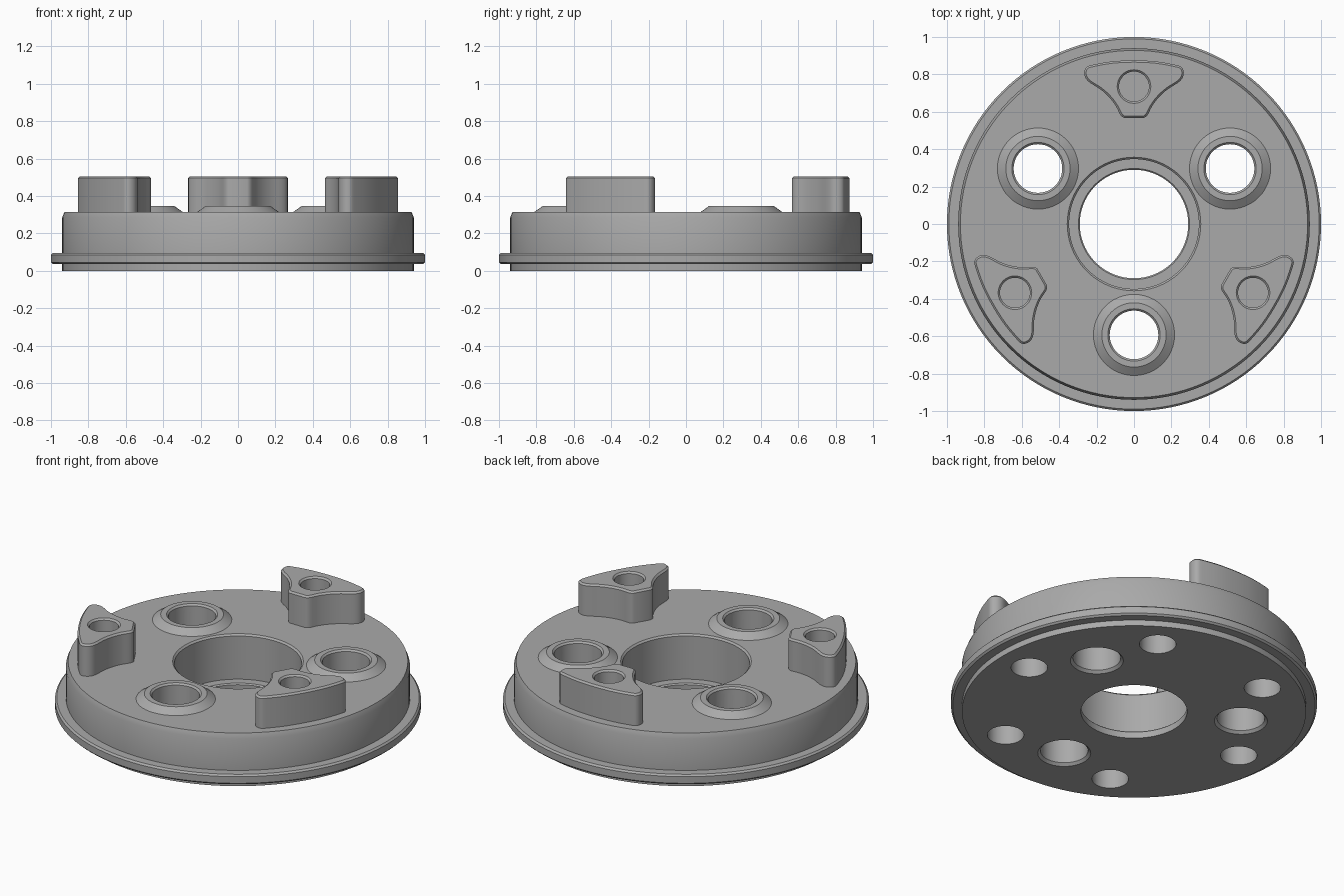
import bpy, bmesh
from math import radians, sin, cos, pi
from mathutils import Matrix, Vector

if "Cube" in bpy.data.objects:
    bpy.data.objects.remove(bpy.data.objects["Cube"], do_unlink=True)

grey = bpy.data.materials.new("plain grey")
grey.use_nodes = True
grey.diffuse_color = (0.4, 0.4, 0.4, 1)
grey.node_tree.nodes["Principled BSDF"].inputs["Base Color"].default_value = grey.diffuse_color


def make_object(name, bm):
    bmesh.ops.recalc_face_normals(bm, faces=bm.faces)
    mesh = bpy.data.meshes.new(name)
    bm.to_mesh(mesh)
    bm.free()
    mesh.materials.append(grey)
    obj = bpy.data.objects.new(name, mesh)
    bpy.context.collection.objects.link(obj)
    return obj


def lathe(name, profile, steps, centre=(0, 0)):
    """Turn a closed (radius, z) profile about a vertical axis."""
    bm = bmesh.new()
    rings = []
    for r, z in profile:
        count = 1 if r == 0 else steps
        rings.append([bm.verts.new((centre[0] + r * cos(2 * pi * i / steps),
                                    centre[1] + r * sin(2 * pi * i / steps), z))
                      for i in range(count)])
    for a, b in zip(rings, rings[1:] + rings[:1]):
        if len(a) == len(b) == 1:
            continue
        for i in range(steps):
            j = i + 1
            quad = [a[i % len(a)], a[j % len(a)], b[j % len(b)], b[i % len(b)]]
            bm.faces.new(list(dict.fromkeys(quad)))
    return make_object(name, bm)


def cut(obj, cutters):
    for cutter in cutters:
        cutter.hide_render = True
        mod = obj.modifiers.new("hole", 'BOOLEAN')
        mod.operation = 'DIFFERENCE'
        mod.solver = 'EXACT'
        mod.object = cutter
        bpy.context.view_layer.objects.active = obj
        bpy.ops.object.modifier_apply(modifier=mod.name)
    for cutter in cutters:
        bpy.data.objects.remove(cutter, do_unlink=True)


def smooth(obj):
    bpy.ops.object.select_all(action='DESELECT')
    obj.select_set(True)
    bpy.context.view_layer.objects.active = obj
    bpy.ops.object.shade_smooth_by_angle(angle=radians(28))


def polar(radius, degrees):
    return radius * cos(radians(degrees)), radius * sin(radians(degrees))


TOP = 0.315
BOLT_ANGLES = (30, 150, 270)
POST_ANGLES = (90, 210, 330)

# Disc with rim flange and stepped centre bore
disc = lathe("disc", [
    (0.29, 0), (0.94, 0), (0.94, 0.035), (0.99, 0.035), (1, 0.045),
    (1, 0.085), (0.99, 0.095), (0.94, 0.095), (0.94, 0.285), (0.928, TOP),
    (0.357, TOP), (0.347, TOP - 0.01), (0.347, 0.045), (0.297, 0.045),
    (0.29, 0.038)], 128)

# Bolt holes, chamfered underneath, and plain blind holes in the underside
cutters = [lathe("bolt_cutter", [(0, -0.05), (0.145, -0.05), (0.145, 0),
                                 (0.13, 0.015), (0.13, 0.4), (0, 0.4)], 48, polar(0.593, a))
           for a in BOLT_ANGLES]
cutters += [lathe("blind_cutter", [(0, -0.05), (0.1, -0.05), (0.1, 0.2), (0, 0.2)],
                  40, polar(0.747, a)) for a in range(0, 360, 60)]
cut(disc, cutters)
smooth(disc)

# Conical collars around the bolt holes
for n, a in enumerate(BOLT_ANGLES):
    smooth(lathe(f"bolt_collar_{n + 1}", [
        (0.13, TOP - 0.01), (0.217, TOP - 0.01), (0.217, TOP), (0.172, 0.347),
        (0.14, 0.347), (0.13, 0.337)], 48, polar(0.593, a)))

# Half outline of a post, from its inner tip to the middle of its outer arc
HALF = [(0.05, 0.567), (0.072, 0.582), (0.098, 0.632), (0.135, 0.68),
        (0.18, 0.72), (0.235, 0.755), (0.26, 0.782), (0.266, 0.812),
        (0.255, 0.838), (0.225, 0.85), (0.12, 0.869), (0, 0.875)]


def refine(points, steps=3):
    """Pass a smooth curve through the points."""
    pts = [Vector(p) for p in points]
    ends = [pts[0] - Vector((0.02, 0))] + pts + [Vector((-pts[-2].x, pts[-2].y))]
    out = []
    for p0, p1, p2, p3 in zip(ends, ends[1:], ends[2:], ends[3:]):
        for k in range(steps):
            t = k / steps
            out.append(0.5 * (2 * p1 + (p2 - p0) * t + (2 * p0 - 5 * p1 + 4 * p2 - p3) * t ** 2
                              + (3 * p1 - p0 - 3 * p2 + p3) * t ** 3))
    return out + [pts[-1]]


# Three-cornered posts with a chamfered top and a blind hole
half = refine(HALF)
outline = half + [Vector((-p.x, p.y)) for p in reversed(half[:-1])]
for n, a in enumerate(POST_ANGLES):
    bm = bmesh.new()
    base = bm.faces.new([bm.verts.new((p.x, p.y, TOP - 0.01)) for p in outline])
    top = bmesh.ops.extrude_face_region(bm, geom=[base], use_keep_orig=True)["geom"]
    bmesh.ops.translate(bm, vec=(0, 0, 0.505 - TOP + 0.01),
                        verts=[g for g in top if isinstance(g, bmesh.types.BMVert)])
    rim = [e for e in bm.edges if all(v.co.z > 0.5 for v in e.verts)]
    bmesh.ops.bevel(bm, geom=rim, offset=0.01, segments=1, affect='EDGES')
    bmesh.ops.rotate(bm, verts=bm.verts, cent=(0, 0, 0),
                     matrix=Matrix.Rotation(radians(a - 90), 3, 'Z'))
    post = make_object(f"post_{n + 1}", bm)
    cut(post, [lathe("post_cutter", [(0, 0.325), (0.08, 0.325), (0.08, 0.495),
                                     (0.09, 0.505), (0.09, 0.55), (0, 0.55)],
                     40, polar(0.735, a))])
    smooth(post)
